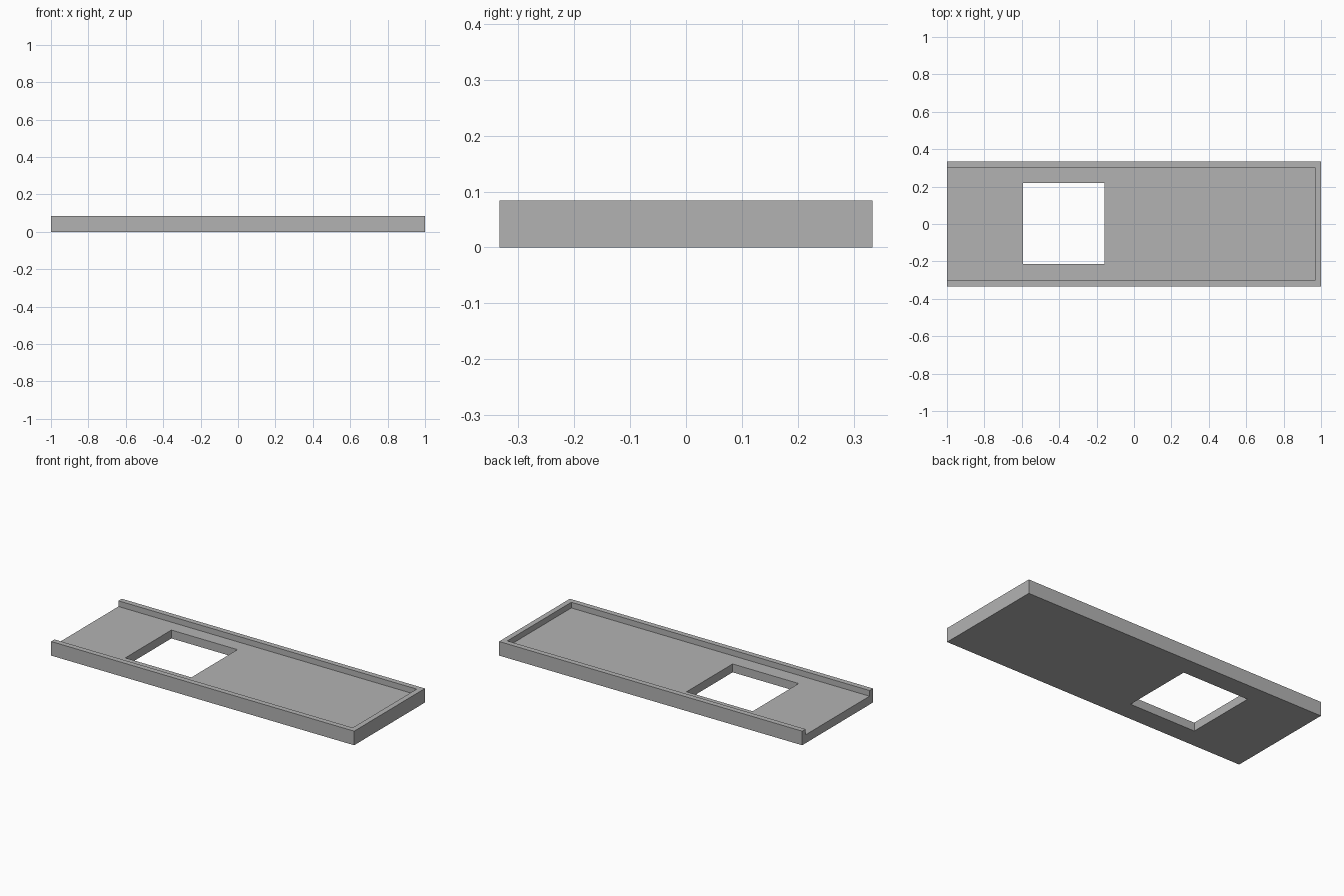
import bpy
from mathutils import Vector

default = bpy.data.objects.get("Cube")
if default:
    bpy.data.objects.remove(default, do_unlink=True)

LENGTH, WIDTH, HEIGHT = 2.0, 0.667, 0.084
WALL, FLOOR = 0.032, 0.05


def box(name, low, high):
    """Axis-aligned box between two corners."""
    low, high = Vector(low), Vector(high)
    bpy.ops.mesh.primitive_cube_add(size=1)
    obj = bpy.context.object
    obj.name = obj.data.name = name
    for v in obj.data.vertices:
        v.co = (low + high) / 2 + v.co * (high - low)
    return obj


def cut(target, cutter):
    """Subtract the cutter and discard it."""
    mod = target.modifiers.new(cutter.name, 'BOOLEAN')
    mod.operation, mod.solver, mod.object = 'DIFFERENCE', 'EXACT', cutter
    bpy.context.view_layer.objects.active = target
    bpy.ops.object.modifier_apply(modifier=mod.name)
    bpy.data.objects.remove(cutter, do_unlink=True)


# Solid tray block
hx, hy = LENGTH / 2, WIDTH / 2
tray = box("tray", (-hx, -hy, 0), (hx, hy, HEIGHT))

# Recess inside the rim, running out through the open end
cut(tray, box("recess", (-hx - 0.1, -hy + WALL, FLOOR),
              (hx - WALL, hy - WALL, HEIGHT + 0.1)))

# Square window through the floor
cut(tray, box("window", (-0.593, -0.215, -0.1), (-0.157, 0.219, HEIGHT + 0.1)))

# Plain grey finish
grey = bpy.data.materials.new("plain grey")
grey.use_nodes = True
colour = (0.45, 0.45, 0.45, 1)
grey.diffuse_color = colour
grey.node_tree.nodes["Principled BSDF"].inputs["Base Color"].default_value = colour
tray.data.materials.clear()
tray.data.materials.append(grey)
